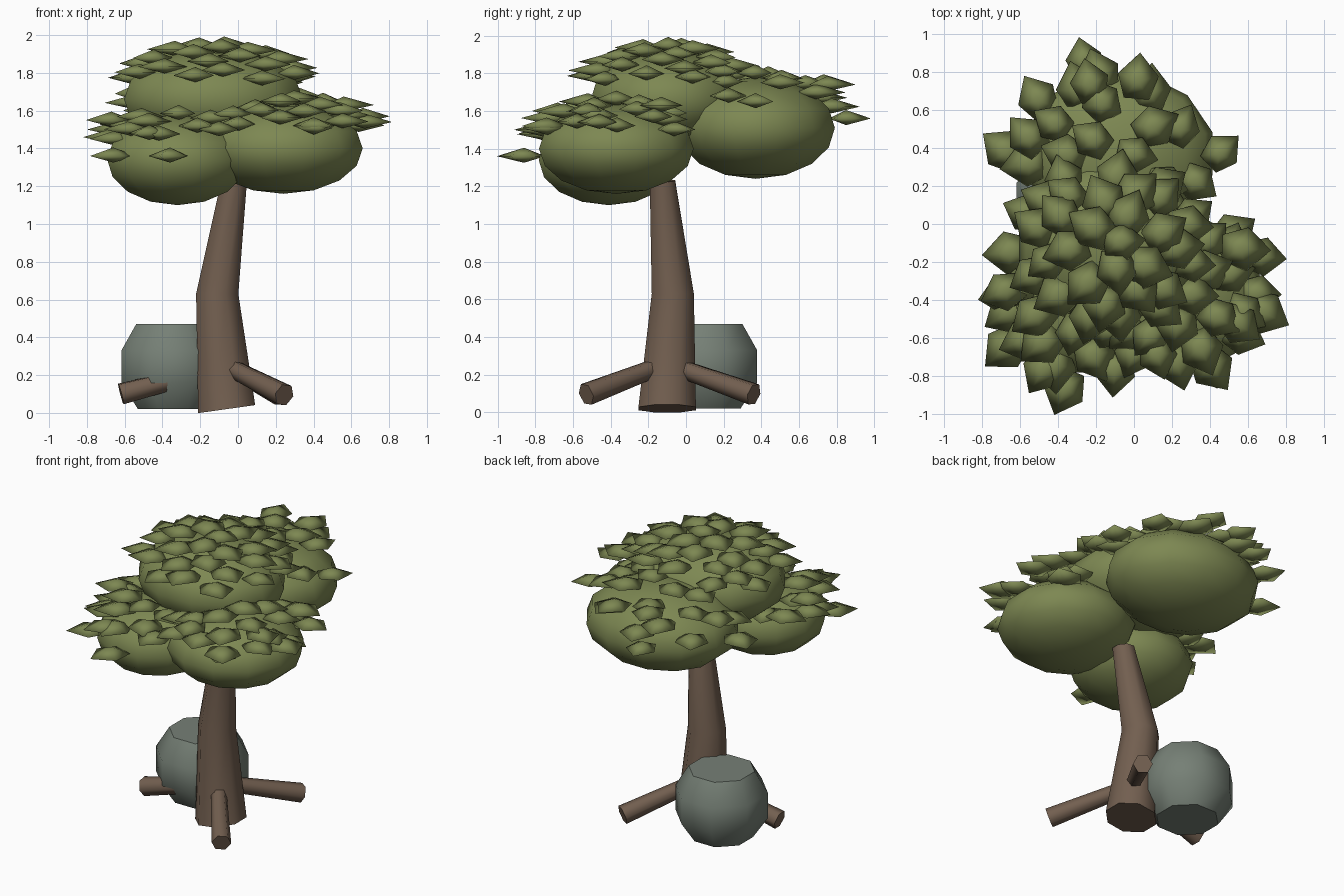
import bpy, bmesh, math, random
from mathutils import Vector, Matrix

random.seed(4)
if "Cube" in bpy.data.objects:
    bpy.data.objects.remove(bpy.data.objects["Cube"], do_unlink=True)


def material(name, rgb):
    mat = bpy.data.materials.new(name)
    mat.use_nodes = True
    color = (*rgb, 1)
    mat.diffuse_color = color
    mat.node_tree.nodes["Principled BSDF"].inputs["Base Color"].default_value = color
    return mat


GREEN = material("foliage green", (0.205, 0.245, 0.085))
BROWN = material("bark brown", (0.17, 0.115, 0.08))
GREY = material("rock grey", (0.18, 0.215, 0.18))


def finish(name, bm, mat, angle):
    """Turn a bmesh into a shaded object."""
    bmesh.ops.recalc_face_normals(bm, faces=bm.faces)
    mesh = bpy.data.meshes.new(name)
    bm.to_mesh(mesh)
    bm.free()
    mesh.materials.append(mat)
    obj = bpy.data.objects.new(name, mesh)
    bpy.context.collection.objects.link(obj)
    bpy.ops.object.select_all(action="DESELECT")
    obj.select_set(True)
    bpy.context.view_layer.objects.active = obj
    bpy.ops.object.shade_smooth_by_angle(angle=math.radians(angle))


def loft(name, rings, sides, mat, angle=50):
    """Skin capped rings given as (centre, axis, radius)."""
    bm = bmesh.new()
    loops = []
    for centre, axis, radius in rings:
        turn = Vector((0, 0, 1)).rotation_difference(Vector(axis))
        loop = []
        for i in range(sides):
            a = math.tau * (i + 0.5) / sides
            p = Vector((math.cos(a), math.sin(a), 0)) * radius
            loop.append(bm.verts.new(Vector(centre) + turn @ p))
        loops.append(loop)
    for low, high in zip(loops, loops[1:]):
        for i in range(sides):
            j = (i + 1) % sides
            bm.faces.new((low[i], low[j], high[j], high[i]))
    bm.faces.new(loops[0][::-1])
    bm.faces.new(loops[-1])
    finish(name, bm, mat, angle)


# Bent trunk
loft("trunk", [
    ((-0.06, -0.1, 0.02), (-0.14, 0, 1), 0.165),
    ((-0.11, -0.07, 0.63), (0, 0, 1), 0.121),
    ((-0.02, -0.125, 1.23), (0.1, 0, 1), 0.073),
], 8, BROWN)

# Roots reaching out from the trunk
ROOTS = {
    "front_root": ((-0.02, -0.18, 0.23), (0.245, -0.53, 0.095)),
    "back_root": ((-0.02, -0.02, 0.23), (0.23, 0.36, 0.095)),
    "side_root": ((-0.2, -0.1, 0.21), (-0.62, -0.13, 0.1)),
}
for name, (start, end) in ROOTS.items():
    axis = Vector(end) - Vector(start)
    loft(name, [(start, axis, 0.05), (end, axis, 0.062)], 6, BROWN, 65)

# Rock beside the trunk
profile = [(0.02, 0.2), (0.16, 0.295), (0.33, 0.295), (0.47, 0.21)]
loft("rock", [((-0.345, 0.105, z), (0, 0, 1), r) for z, r in profile], 8, GREY)

# Foliage clumps: centre, radii, leaf count
CLUMPS = {
    "right_clump": ((-0.32, -0.41, 1.34), (0.385, 0.385, 0.24), 20),
    "left_clump": ((0.24, -0.37, 1.4), (0.435, 0.425, 0.24), 25),
    "back_clump": ((-0.08, 0.37, 1.51), (0.51, 0.435, 0.27), 20),
    "top_clump": ((-0.13, -0.1, 1.66), (0.49, 0.42, 0.265), 32),
}
for name, (centre, radii, _) in CLUMPS.items():
    bm = bmesh.new()
    place = (Matrix.Translation(centre) @ Matrix.Diagonal((*radii, 1))
             @ Matrix.Rotation(math.radians(15), 4, "Z"))
    bmesh.ops.create_uvsphere(bm, u_segments=12, v_segments=8, radius=1, matrix=place)
    finish(name, bm, GREEN, 60)


def buried(p, own):
    """True when a point lies inside another clump."""
    for name, (c, r, _) in CLUMPS.items():
        if name != own and sum(((p[i] - c[i]) / r[i]) ** 2 for i in range(3)) < 1:
            return True
    return False


def add_leaf(bm, p, heading):
    """Flat five-sided leaf with one corner pulled outward."""
    size = random.uniform(0.9, 1.1)
    top = bm.verts.new(p + Vector((0, 0, 0.045)))
    under = bm.verts.new(p - Vector((0, 0, 0.035)))
    rim = []
    for i in range(5):
        a = heading + math.tau * i / 5
        reach = size * (0.15 if i == 0 else 0.112)
        rim.append(bm.verts.new(p + Vector((math.cos(a), math.sin(a), 0)) * reach))
    for i in range(5):
        j = (i + 1) % 5
        bm.faces.new((rim[i], rim[j], top))
        bm.faces.new((rim[j], rim[i], under))


# Leaves spiralling down the upper side of each clump
golden = math.pi * (3 - math.sqrt(5))
for name, (centre, radii, count) in CLUMPS.items():
    bm = bmesh.new()
    for k in range(count):
        up = 1 - 0.7 * (k + 0.3) / count
        turn = k * golden + random.uniform(-0.2, 0.2)
        out = math.sqrt(1 - up * up)
        unit = (out * math.cos(turn), out * math.sin(turn), up)
        p = Vector(c + r * u for c, r, u in zip(centre, radii, unit))
        p.z += 0.025
        bare = name == "back_clump" and unit[0] > 0.35 and unit[1] > 0.2
        if not bare and not buried(p, name):
            add_leaf(bm, p, turn + random.uniform(-0.4, 0.4))
    finish(name.replace("clump", "leaves"), bm, GREEN, 180)

# Leaves jutting past the edge of the crown
OUTER = [
    (-0.26, 0.85, 1.56), (-0.23, 0.73, 1.75), (0.02, 0.75, 1.74),
    (-0.5, 0.65, 1.6), (-0.67, 0.38, 1.55), (-0.55, 0.45, 1.69),
    (0.45, 0.37, 1.65), (0.24, 0.5, 1.75), (-0.64, -0.15, 1.5),
    (-0.67, -0.35, 1.55), (-0.65, -0.46, 1.45), (-0.66, -0.64, 1.36),
    (-0.47, -0.76, 1.48), (-0.36, -0.86, 1.36), (-0.1, -0.76, 1.5),
    (0.12, -0.68, 1.6), (0.4, -0.74, 1.52), (0.54, -0.52, 1.6),
    (0.67, -0.46, 1.54), (0.66, -0.17, 1.57), (0.56, -0.13, 1.63),
]
bm = bmesh.new()
for spot in OUTER:
    p = Vector(spot)
    add_leaf(bm, p, math.atan2(p.y + 0.1, p.x + 0.05))
finish("outer_leaves", bm, GREEN, 180)
